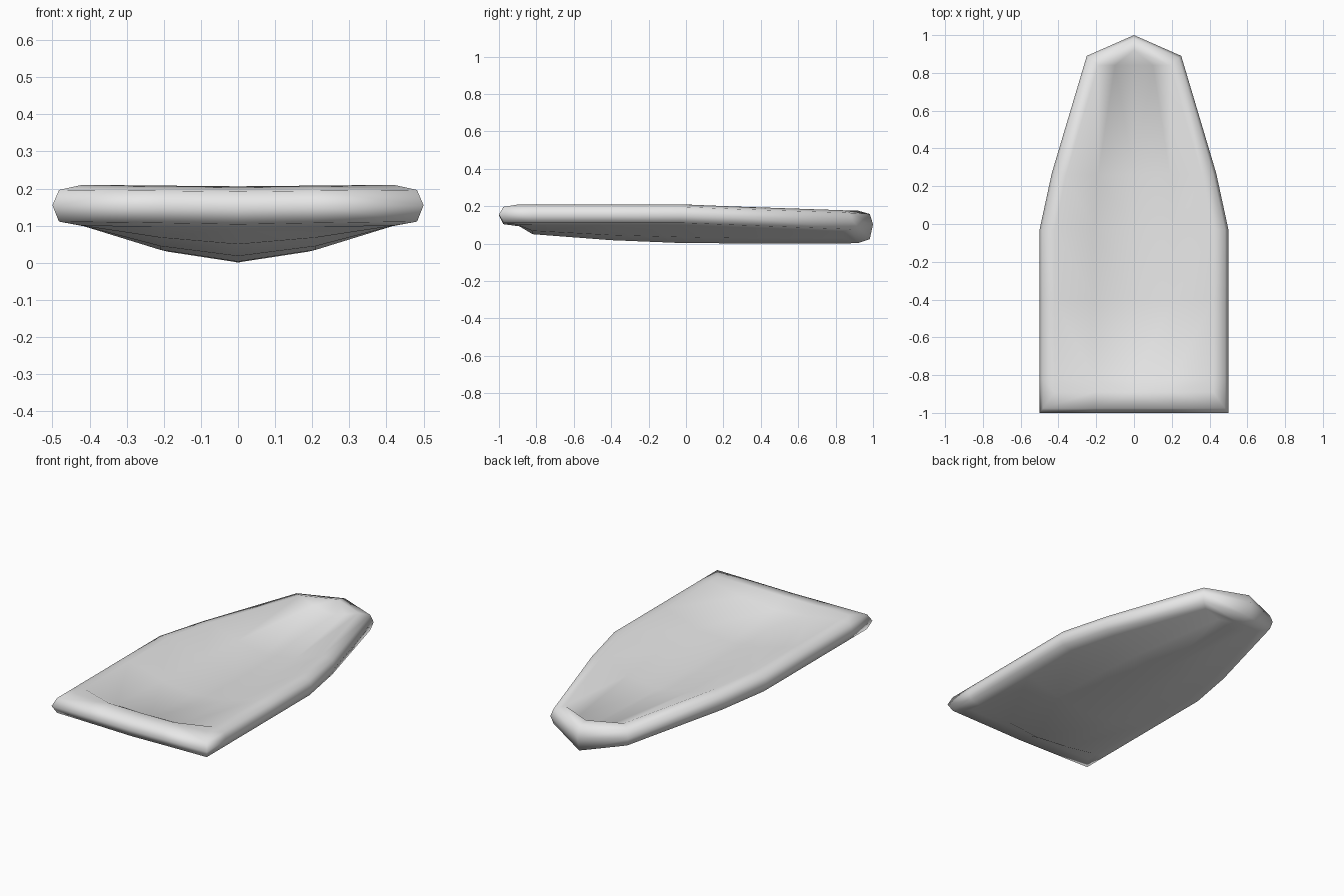
import bpy, bmesh

if "Cube" in bpy.data.objects:
    bpy.data.objects.remove(bpy.data.objects["Cube"])

# Hull stations, right half:
# y, (edge x, top z, bottom z), (middle x, top z, bottom z), (keel top z, bottom z)
STATIONS = [
    (-0.89, (0.42, 0.210, 0.100), (0.21, 0.208, 0.096), (0.206, 0.092)),
    (-0.82, (0.42, 0.210, 0.100), (0.21, 0.172, 0.068), (0.155, 0.050)),
    (-0.40, (0.42, 0.210, 0.100), (0.21, 0.150, 0.045), (0.122, 0.018)),
    (-0.03, (0.42, 0.210, 0.100), (0.21, 0.140, 0.035), (0.107, 0.003)),
    (0.26, (0.36, 0.198, 0.088), (0.19, 0.135, 0.030), (0.104, 0.001)),
    (0.84, (0.19, 0.178, 0.065), (0.10, 0.145, 0.030), (0.125, 0.000)),
]
# Outermost line of the padded rim, from stern centre to bow tip
OUTLINE = [(0, -1), (0.21, -1), (0.5, -1), (0.5, -0.82), (0.5, -0.4),
           (0.5, -0.03), (0.435, 0.27), (0.25, 0.89), (0, 1)]

bm = bmesh.new()


def surface(side):
    """Grid of one skin (0 = deck, 1 = underside): columns keel, middle, edge."""
    rows = []
    for y, edge, mid, keel in STATIONS:
        rows.append([bm.verts.new((0, y, keel[side])),
                     bm.verts.new((mid[0], y, mid[1 + side])),
                     bm.verts.new((edge[0], y, edge[1 + side]))])
    tip = bm.verts.new((0, 0.92, (0.176, 0.003)[side]))
    for a, b in zip(rows, rows[1:]):
        for i in range(2):
            bm.faces.new((a[i], a[i + 1], b[i + 1], b[i]))
    for i in range(2):
        bm.faces.new((rows[-1][i], rows[-1][i + 1], tip))
    return rows[0] + [r[2] for r in rows[1:]] + [tip]


# Deck, underside and the rounded rim joining them
deck = surface(0)
under = surface(1)
loops = [deck]
for inset, lift in ((0.22, 0.75), (0, 0), (0.22, -0.8)):
    loop = []
    for (x, y), d, u in zip(OUTLINE, deck, under):
        mid = (d.co.z + u.co.z) / 2 + (0.014 if y == 1 else 0)
        end = d.co.z if lift > 0 else u.co.z
        loop.append(bm.verts.new((x + (d.co.x - x) * inset,
                                  y + (d.co.y - y) * inset,
                                  mid + (end - mid) * abs(lift))))
    loops.append(loop)
loops.append(under)
for a, b in zip(loops, loops[1:]):
    for i in range(len(OUTLINE) - 1):
        bm.faces.new((a[i], a[i + 1], b[i + 1], b[i]))

# Mirror to the left half
res = bmesh.ops.duplicate(bm, geom=bm.verts[:] + bm.edges[:] + bm.faces[:])
for v in res["geom"]:
    if isinstance(v, bmesh.types.BMVert):
        v.co.x *= -1
bmesh.ops.remove_doubles(bm, verts=bm.verts[:], dist=0.0005)
bmesh.ops.recalc_face_normals(bm, faces=bm.faces[:])
for f in bm.faces:
    f.smooth = True

mesh = bpy.data.meshes.new("board_hull")
bm.to_mesh(mesh)
bm.free()
hull = bpy.data.objects.new("board_hull", mesh)
bpy.context.collection.objects.link(hull)

grey = bpy.data.materials.new("light_grey")
grey.diffuse_color = (0.8, 0.8, 0.8, 1)
grey.use_nodes = True
grey.node_tree.nodes["Principled BSDF"].inputs["Base Color"].default_value = grey.diffuse_color
mesh.materials.append(grey)
